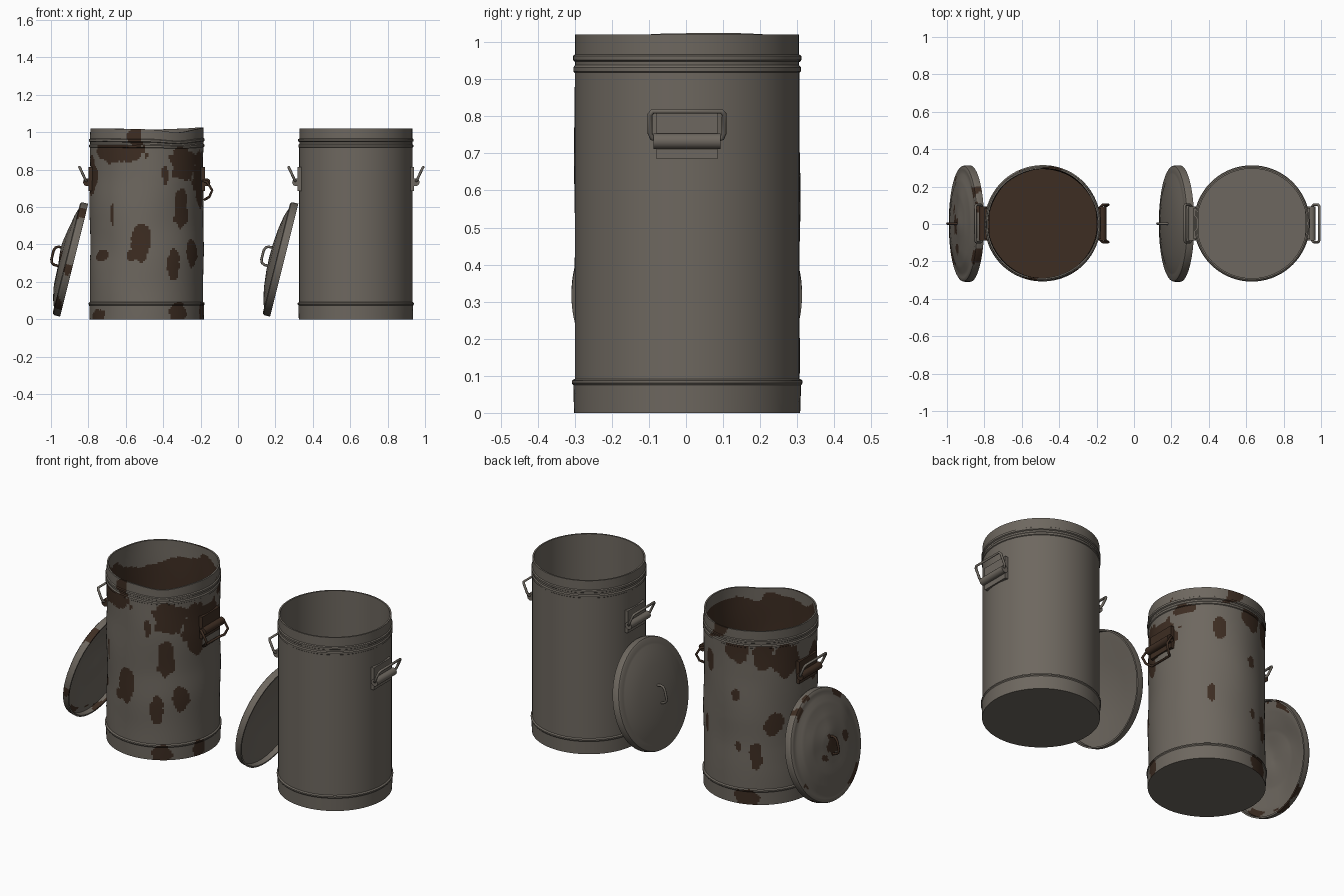
import bpy, bmesh, math
from mathutils import Matrix, Vector, noise

cube = bpy.data.objects.get("Cube")
if cube:
    bpy.data.objects.remove(cube, do_unlink=True)


def make_material(name, colour):
    m = bpy.data.materials.new(name)
    m.use_nodes = True
    m.diffuse_color = (*colour, 1)
    bsdf = m.node_tree.nodes["Principled BSDF"]
    bsdf.inputs["Base Color"].default_value = (*colour, 1)
    bsdf.inputs["Roughness"].default_value = .7
    return m


STEEL = make_material("grey steel", (.155, .137, .115))
RUST = make_material("dark rust", (.047, .026, .016))


def finish(name, bm, matrix, materials, angle=35):
    bmesh.ops.recalc_face_normals(bm, faces=bm.faces)
    mesh = bpy.data.meshes.new(name)
    bm.to_mesh(mesh)
    bm.free()
    for m in materials:
        mesh.materials.append(m)
    mesh.shade_smooth()
    mesh.set_sharp_from_angle(angle=math.radians(angle))
    obj = bpy.data.objects.new(name, mesh)
    obj.matrix_world = matrix
    bpy.context.collection.objects.link(obj)
    return obj


def lathe(profile, segments, step=None):
    """Revolve (radius, height) points; step splits long runs into rings."""
    points = [profile[0]]
    for (r0, z0), (r1, z1) in zip(profile, profile[1:]):
        n = max(1, round(math.hypot(r1 - r0, z1 - z0) / step)) if step else 1
        points += [(r0 + (r1 - r0) * i / n, z0 + (z1 - z0) * i / n) for i in range(1, n + 1)]
    bm = bmesh.new()
    rings = []
    for r, z in points:
        turns = [math.tau * i / segments for i in range(segments)]
        rings.append([bm.verts.new((r * math.cos(a), r * math.sin(a), z)) for a in turns])
    for low, high in zip(rings, rings[1:]):
        for i in range(segments):
            j = (i + 1) % segments
            bm.faces.new((low[i], low[j], high[j], high[i]))
    bmesh.ops.remove_doubles(bm, verts=bm.verts, dist=.00001)
    return bm


def rod(name, points, matrix, material, radius=.007):
    curve = bpy.data.curves.new(name, "CURVE")
    curve.dimensions = "3D"
    curve.bevel_depth = radius
    curve.bevel_resolution = 2
    curve.use_fill_caps = True
    spline = curve.splines.new("POLY")
    spline.points.add(len(points) - 1)
    for p, co in zip(spline.points, points):
        p.co = (*co, 1)
    spline.use_smooth = True
    curve.materials.append(material)
    obj = bpy.data.objects.new(name, curve)
    obj.matrix_world = matrix
    bpy.context.collection.objects.link(obj)


# Profiles, from the underside centre round to the inside centre
CAN = [(0, 0), (.305, 0), (.307, .075), (.311, .08), (.311, .087), (.303, .092),
       (.303, .918), (.307, .921), (.307, .932), (.302, .938), (.302, .948),
       (.308, .952), (.308, .963), (.302, .967), (.302, 1.02), (.293, 1.02),
       (.293, .03), (0, .03)]
LID = [(0, .082), (.08, .079), (.16, .071), (.23, .058), (.265, .046), (.275, .043),
       (.3, .043), (.308, .038), (.311, .03), (.311, 0), (.302, 0), (.302, .03),
       (.26, .034), (.15, .056), (0, .066)]

# Rust patches: angle, height, half width, half height
PATCHES = [(-120, .9, .16, .06), (-71, .77, .02, .05), (-48, .83, .1, .09),
           (-52, .6, .045, .12), (-127, .57, .012, .06), (-97, .41, .055, .1),
           (-62, .29, .04, .08), (-37, .36, .05, .07), (-143, .34, .06, .03),
           (-106, .34, .03, .03), (-165, .77, .07, .1), (-8, .78, .15, .11),
           (-20, .68, .05, .08), (-57, .03, .05, .06), (-16, .04, .04, .05),
           (-150, .02, .06, .04), (100, .89, .07, .06), (128, .88, .06, .08),
           (152, .84, .08, .1), (99, .635, .022, .035), (140, .46, .055, .07),
           (120, .29, .036, .08), (102, .33, .022, .03), (55, .4, .02, .05),
           (63, .78, .035, .06), (28, .9, .06, .03), (111, .04, .07, .06)]


def wobble(p, scale, seed=0):
    return noise.noise(Vector(p) * scale + Vector((seed, seed, seed)))


def can_is_rusty(c):
    angle = math.atan2(c.y, c.x)
    if c.z < .002:
        return False
    if c.xy.length < .297:  # inside
        bare = .1 * math.exp(-((angle - 2.6) / .5) ** 2)
        return c.z < .96 - bare + .06 * wobble(c, 9)
    if c.z > .93:
        return wobble(c, 8, 3) > .42
    edge = 1 + .7 * wobble(c, 14) + .35 * wobble(c, 35)
    for deg, z, w, h in PATCHES:
        gap = (angle - math.radians(deg) + math.pi) % math.tau - math.pi
        if (gap * .3 / w) ** 2 + ((c.z - z) / h) ** 2 < edge:
            return True
    return False


def lid_is_rusty(c):
    r = c.xy.length
    if r > .27:
        return wobble(c, 9, 5) > .33
    return c.z > .069 and (r < .045 + .03 * wobble(c, 30) or wobble(c, 11, 2) > .5)


def paint(bm, rule):
    for f in bm.faces:
        f.material_index = int(rule(f.calc_center_median()))


def dent_can(bm):
    for v in bm.verts:
        a = math.atan2(v.co.y, v.co.x)
        top = max(0, (v.co.z - .88) / .14)
        v.co.z -= top * (.018 * math.exp(-((a + 1) / .5) ** 2) + .008 * wobble((v.co.x, v.co.y, 0), 5))
        push = 1 + .022 * wobble(v.co, 4) * min(1, v.co.z * 3)
        v.co.x *= push
        v.co.y *= push


def dent_lid(bm):
    for v in bm.verts:
        v.co.z += .012 * wobble((v.co.x, v.co.y, 0), 7) * (1 - v.co.xy.length / .32)


def build_handle(prefix, origin, side, materials, drooping):
    """Bracket plate, rolled sleeve and bent wire on one side of the can."""
    place = Matrix.Translation(origin) @ Matrix.Rotation(0 if side > 0 else math.pi, 4, "Z")
    plate_mat, roll_mat, wire_mat = materials
    bm = bmesh.new()
    bmesh.ops.create_cube(bm, size=1, matrix=Matrix.Translation((.298, 0, .75))
                          @ Matrix.Diagonal((.026, .165, .13, 1)))
    finish(prefix + "_handle_plate", bm, place, [plate_mat])
    bm = bmesh.new()
    bmesh.ops.create_cone(bm, cap_ends=True, segments=20, radius1=.021, radius2=.021, depth=.18,
                          matrix=Matrix.Translation((.319, 0, .733)) @ Matrix.Rotation(math.pi / 2, 4, "X"))
    finish(prefix + "_handle_sleeve", bm, place, [roll_mat])
    if drooping:
        half = [(.3, .08, .74), (.322, .1, .735), (.35, .1, .69), (.335, .09, .655), (.31, .07, .64)]
    else:
        half = [(.32, .08, .738), (.326, .095, .742), (.332, .1, .755), (.355, .1, .805), (.36, .092, .814)]
    wire = half + [(x, -y, z) for x, y, z in reversed(half)]
    rod(prefix + "_handle_wire", wire, place, wire_mat)


def build_set(prefix, can_x, lid_x, rusty):
    # Can
    origin = Vector((can_x, .003, 0))
    bm = lathe(CAN, 192, .01) if rusty else lathe(CAN, 72)
    if rusty:
        paint(bm, can_is_rusty)
        dent_can(bm)
    finish(prefix + "_can", bm, Matrix.Translation(origin), [STEEL, RUST])
    # Side handles
    worn = (RUST, RUST, RUST) if rusty else (STEEL,) * 3
    build_handle(prefix + "_left", origin, 1, worn, rusty)
    build_handle(prefix + "_right", origin, -1, worn[:2] + (STEEL,), False)
    # Leaning lid with its loop handle
    lean = Matrix.Translation((lid_x, .002, .316)) @ Matrix.Rotation(math.radians(-76), 4, "Y")
    bm = lathe(LID, 128, .01) if rusty else lathe(LID, 72)
    if rusty:
        paint(bm, lid_is_rusty)
        dent_lid(bm)
    finish(prefix + "_lid", bm, lean, [STEEL, RUST])
    loop = [(-.05, .07), (-.05, .098), (-.042, .112), (-.025, .119),
            (.025, .119), (.042, .112), (.05, .098), (.05, .07)]
    rod(prefix + "_lid_handle", [(x, 0, z) for x, z in loop], lean, worn[0])


build_set("clean", .63, .247, False)
build_set("rusty", -.488, -.876, True)
